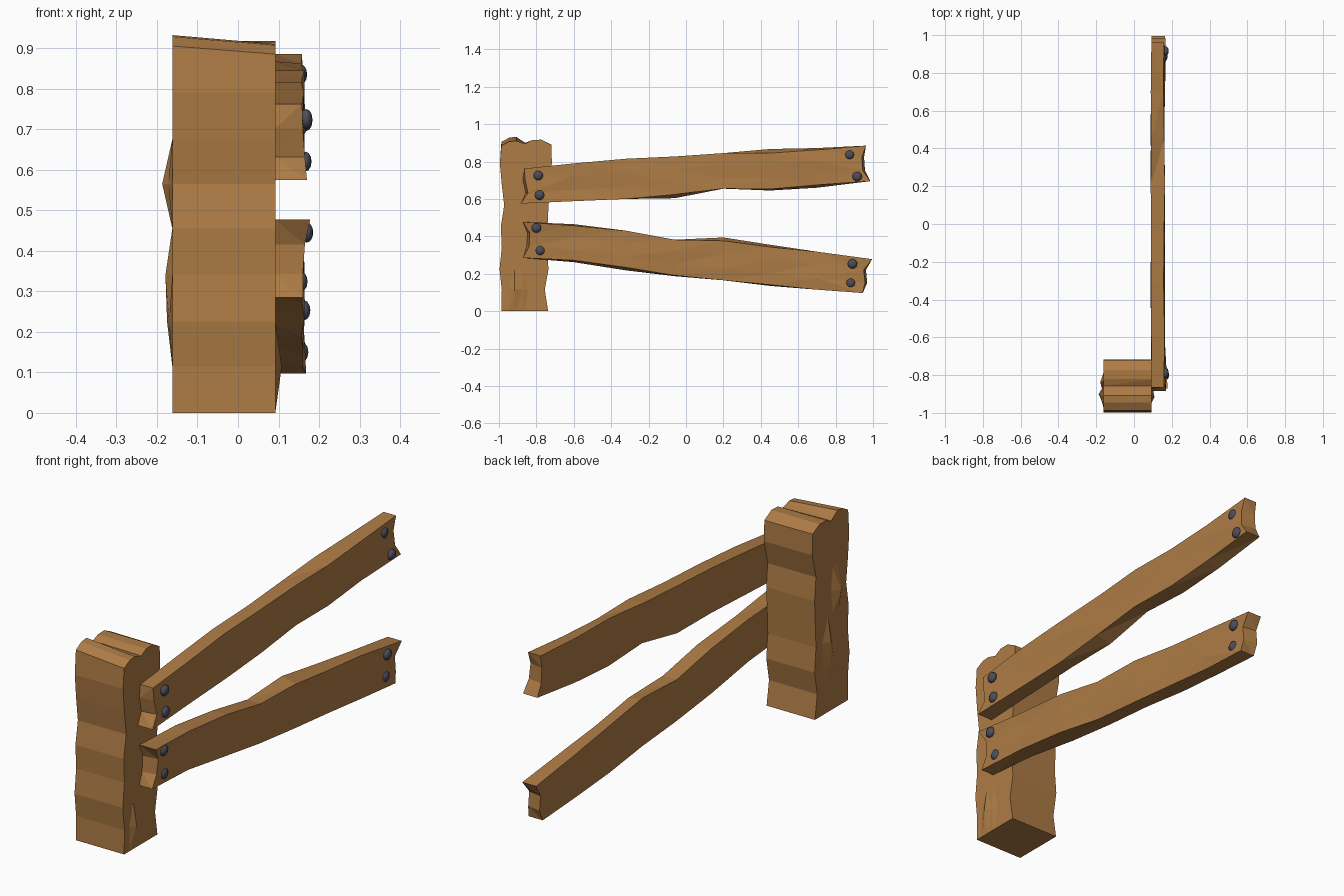
import bpy, bmesh, math, random
from mathutils import Matrix

random.seed(4)
cube = bpy.data.objects.get("Cube")
if cube:
    bpy.data.objects.remove(cube, do_unlink=True)


def material(name, color, rough):
    m = bpy.data.materials.new(name)
    m.use_nodes = True
    m.diffuse_color = color
    bsdf = m.node_tree.nodes["Principled BSDF"]
    bsdf.inputs["Base Color"].default_value = color
    bsdf.inputs["Roughness"].default_value = rough
    return m


wood = material("warm wood", (0.42, 0.20, 0.06, 1), 0.8)
iron = material("dark iron", (0.07, 0.075, 0.105, 1), 0.5)


def finish(bm, name, mat):
    bmesh.ops.recalc_face_normals(bm, faces=bm.faces)
    me = bpy.data.meshes.new(name)
    bm.to_mesh(me)
    bm.free()
    me.materials.append(mat)
    ob = bpy.data.objects.new(name, me)
    bpy.context.collection.objects.link(ob)
    return ob


def slab(name, rows, cols, point):
    """Hewn block: two matching grids (side 0 = -x, side 1 = +x) joined round the rim."""
    bm = bmesh.new()
    v = [[[bm.verts.new(point(s, i, j)) for j in range(cols)]
          for i in range(rows)] for s in (0, 1)]
    for g in v:
        for i in range(rows - 1):
            for j in range(cols - 1):
                bm.faces.new((g[i][j], g[i][j + 1], g[i + 1][j + 1], g[i + 1][j]))
    rim = [(0, j) for j in range(cols)] + [(i, cols - 1) for i in range(1, rows)]
    rim += [(rows - 1, j) for j in range(cols - 2, -1, -1)]
    rim += [(i, 0) for i in range(rows - 2, 0, -1)]
    for (a, b), (c, d) in zip(rim, rim[1:] + rim[:1]):
        bm.faces.new((v[0][a][b], v[0][c][d], v[1][c][d], v[1][a][b]))
    bmesh.ops.triangulate(bm, faces=bm.faces)
    return finish(bm, name, wood)


# Post: wavy front and back, uneven crown, a few hewn bulges on the sides
post_z = [0, .115, .225, .34, .455, .565, .675, .79, .89]
front_y = [-.987, -.985, -.997, -.985, -.99, -.972, -.985, -.995, -.987]
back_y = [-.737, -.755, -.735, -.745, -.74, -.735, -.745, -.717, -.72]
across = [0, .16, .3, .48, .62, .8, 1]
crown = [(.905, .928, .932, .9, .915, .917, .89),
         (.885, .907, .91, .895, .915, .917, .888)]
bulges = {(0, 5, 2): -.187, (0, 5, 1): -.172, (0, 3, 4): -.179, (0, 2, 4): -.175,
          (0, 2, 3): -.17, (1, 1, 2): .108, (1, 1, 3): .1}


def post_point(s, i, j):
    y = front_y[i] + (back_y[i] - front_y[i]) * across[j]
    z = crown[s][j] if i == len(post_z) - 1 else post_z[i]
    return (bulges.get((s, i, j), (-.162, .092)[s]), y, z)


slab("post", len(post_z), len(across), post_point)


# Rails: stations along y with top and bottom heights; the outer edge dips in places
rail_y = [-.86, -.6, -.32, -.06, .2, .45, .7, .95]


def rail(name, top, bottom, top_dip, bottom_lift, ends, end_x):
    last = len(rail_y) - 1

    def point(s, i, j):
        hi = top[i] - (top_dip.get(i, 0) if s else 0)
        lo = bottom[i] + (bottom_lift.get(i, 0) if s else 0)
        y, x = rail_y[i], (.092, .16)[s]
        if i in (0, last):
            y = ends[i > 0][j]
            if s:
                x = end_x[i > 0][j]
            elif j in (1, 2):
                y += .012 if i else -.012
        elif s:
            x += random.uniform(-.004, .005)
        else:
            x -= random.uniform(0, .004)
        return (x, y, lo + (hi - lo) * (0, .3, .68, 1)[j])

    slab(name, len(rail_y), 4, point)


rail("upper_rail",
     [.762, .79, .815, .827, .845, .867, .872, .885],
     [.575, .588, .6, .604, .655, .645, .66, .695],
     {5: .022, 6: .01}, {3: .02, 5: .008, 6: .015},
     [(-.885, -.845, -.86, -.865), (.985, .945, .94, .962)],
     [(.17, .165, .16, .158), (.168, .165, .16, .158)])
rail("lower_rail",
     [.477, .465, .43, .382, .394, .355, .318, .278],
     [.285, .262, .218, .187, .165, .135, .115, .097],
     {4: .018, 5: .012, 1: .008}, {1: .01, 2: .016, 3: .004, 5: .006},
     [(-.873, -.84, -.835, -.872), (.945, .957, .95, .995)],
     [(.16, .16, .165, .178), (.168, .16, .16, .165)])


# Bolts: shallow rounded heads on the outer rail faces
def bolt(name, x, y, z):
    bm = bmesh.new()
    bmesh.ops.create_uvsphere(bm, u_segments=10, v_segments=6, radius=.026)
    bmesh.ops.transform(bm, verts=bm.verts, matrix=Matrix.Translation((x, y, z))
                        @ Matrix.Rotation(math.pi / 2, 4, 'Y') @ Matrix.Diagonal((1, 1, .6, 1)))
    ob = finish(bm, name, iron)
    for p in ob.data.polygons:
        p.use_smooth = True


bolts = [(.168, -.79, .725), (.166, -.783, .62), (.155, .875, .835), (.168, .915, .72),
         (.17, -.8, .445), (.156, -.78, .324), (.163, .89, .253), (.158, .88, .15)]
for n, b in enumerate(bolts):
    bolt(("upper_rail_bolt_", "lower_rail_bolt_")[n // 4] + str(n % 4 + 1), *b)
